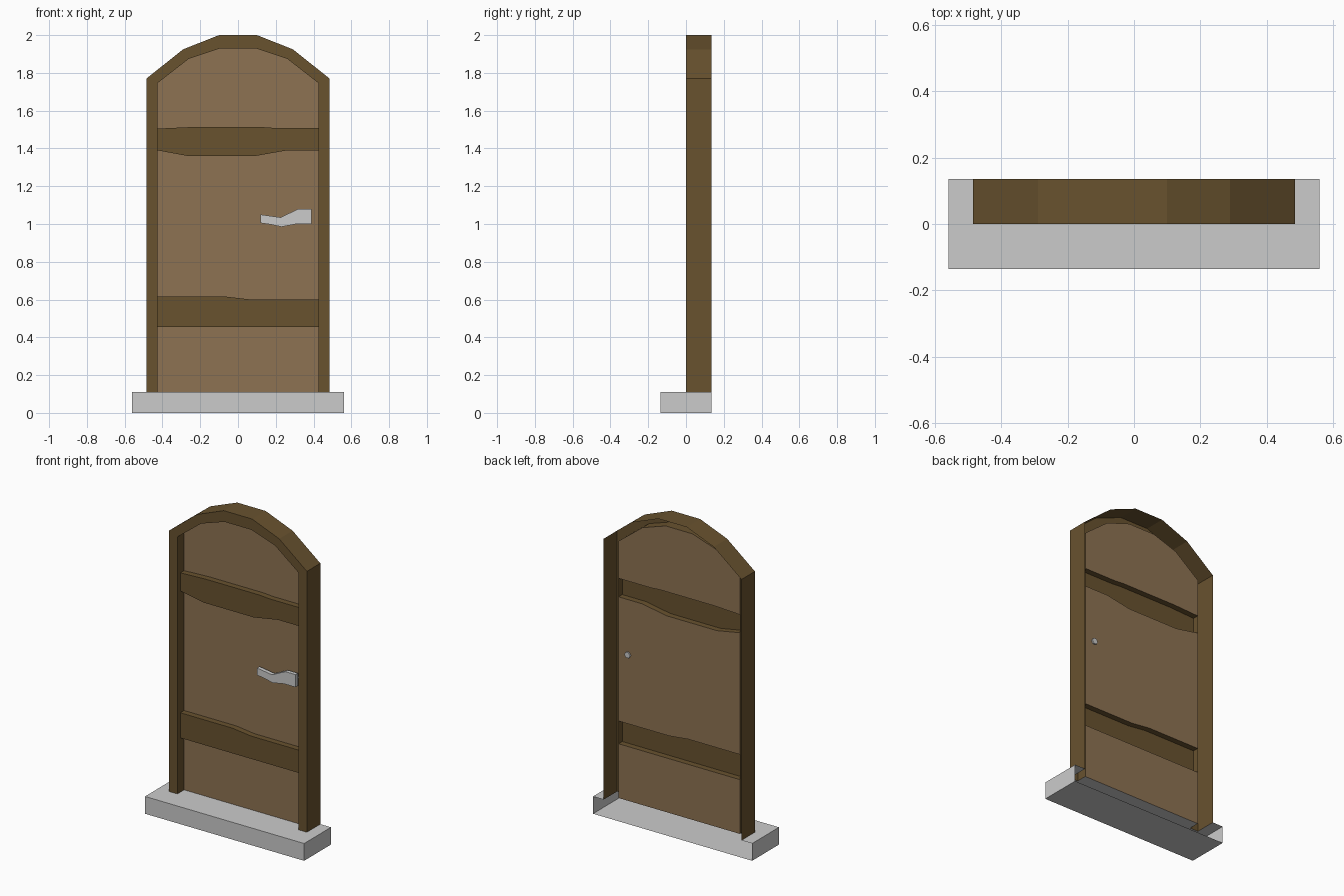
import bpy, math

if "Cube" in bpy.data.objects:
    bpy.data.objects.remove(bpy.data.objects["Cube"])

def material(name, col):
    m = bpy.data.materials.new(name)
    m.diffuse_color = (*col, 1)
    m.use_nodes = True
    m.node_tree.nodes["Principled BSDF"].inputs["Base Color"].default_value = m.diffuse_color
    return m

LIGHT = material("light_wood", (0.27, 0.17, 0.085))
DARK = material("dark_wood", (0.14, 0.085, 0.028))

def make(name, verts, faces, mat=None):
    me = bpy.data.meshes.new(name)
    me.from_pydata(verts, [], faces)
    ob = bpy.data.objects.new(name, me)
    bpy.context.collection.objects.link(ob)
    if mat:
        me.materials.append(mat)
    return ob

def relief(name, pts, y0, y1, mat=None, back=False):
    """Counter-clockwise x-z outline: front face at y0, sides to y1, optional back."""
    n = len(pts)
    verts = [(x, y0, z) for x, z in pts] + [(x, y1, z) for x, z in pts]
    faces = [list(range(n))]
    faces += [(i, i + n, (i + 1) % n + n, (i + 1) % n) for i in range(n)]
    if back:
        faces.append(list(range(2 * n - 1, n - 1, -1)))
    return make(name, verts, faces, mat)

def panel(name, pts, y, mat):
    return make(name, [(x, y, z) for x, z in pts], [list(range(len(pts)))], mat)

def mirrored(half):
    return half + [(-x, z) for x, z in reversed(half)]

STEP, BASE = 0.135, 0.11
OUT, INN = 0.485, 0.427
DOOR_Y, BAR_Y = 0.068, 0.03

# arched frame, open at the back
outer = mirrored([(OUT, BASE), (OUT, 1.77), (0.29, 1.925), (0.10, 2.0)])
inner = mirrored([(INN, BASE), (INN, 1.745), (0.26, 1.875), (0.095, 1.93)])
n = len(outer)
verts = [(x, y, z) for path, y in ((outer, 0), (inner, 0), (outer, STEP), (inner, DOOR_Y))
         for x, z in path]
faces = []
for i in range(n - 1):
    j = i + 1
    faces += [(i, j, n + j, n + i),
              (i, 2 * n + i, 2 * n + j, j),
              (n + j, 3 * n + j, 3 * n + i, n + i)]
make("door_frame", verts, faces, DARK)

# cross bars, hollow when seen from behind (edges listed left to right)
up_top = [(-INN, 1.505), (-0.25, 1.513), (0.13, 1.513), (0.2, 1.508), (INN, 1.508)]
up_bot = [(-INN, 1.39), (-0.265, 1.36), (0.09, 1.36), (0.26, 1.39), (INN, 1.39)]
lo_top = [(-INN, 0.615), (-0.06, 0.615), (0.07, 0.6), (INN, 0.6)]
lo_bot = [(-INN, 0.455), (INN, 0.455)]
relief("upper_bar", up_bot + up_top[::-1], BAR_Y, DOOR_Y, DARK)
relief("lower_bar", lo_bot + lo_top[::-1], BAR_Y, DOOR_Y, DARK)

# door panels between the bars
panel("lower_panel", [(-INN, BASE), (INN, BASE)] + lo_bot[::-1], DOOR_Y, LIGHT)
panel("middle_panel", lo_top + up_bot[::-1], DOOR_Y, LIGHT)
panel("top_panel", up_top + inner[1:-1], DOOR_Y, LIGHT)

# handle and its hexagonal spindle
relief("handle", [(0.12, 1.005), (0.17, 0.998), (0.23, 0.985), (0.31, 1.0), (0.39, 1.0),
                  (0.39, 1.08), (0.32, 1.08), (0.225, 1.035), (0.12, 1.05)],
       0.02, 0.045, back=True)
hexagon = [(0.36 + 0.02 * math.cos(a * math.pi / 3), 1.04 + 0.02 * math.sin(a * math.pi / 3))
           for a in range(6)]
relief("handle_spindle", hexagon, 0.045, 0.078, back=True)

# stone step: no back wall, top cut away behind the door and frame
W = 0.56
top = [(-W, -STEP), (W, -STEP), (W, STEP), (OUT, STEP), (OUT, 0), (INN, 0), (INN, DOOR_Y),
       (-INN, DOOR_Y), (-INN, 0), (-OUT, 0), (-OUT, STEP), (-W, STEP)]
t = len(top)
verts = [(x, y, BASE) for x, y in top]
verts += [(-W, -STEP, 0), (W, -STEP, 0), (W, STEP, 0), (-W, STEP, 0)]
make("stone_step", verts, [list(range(t)), (t, t + 1, 1, 0), (t + 1, t + 2, 2, 1),
                           (t + 3, t, 0, t - 1), (t + 3, t + 2, t + 1, t)])
